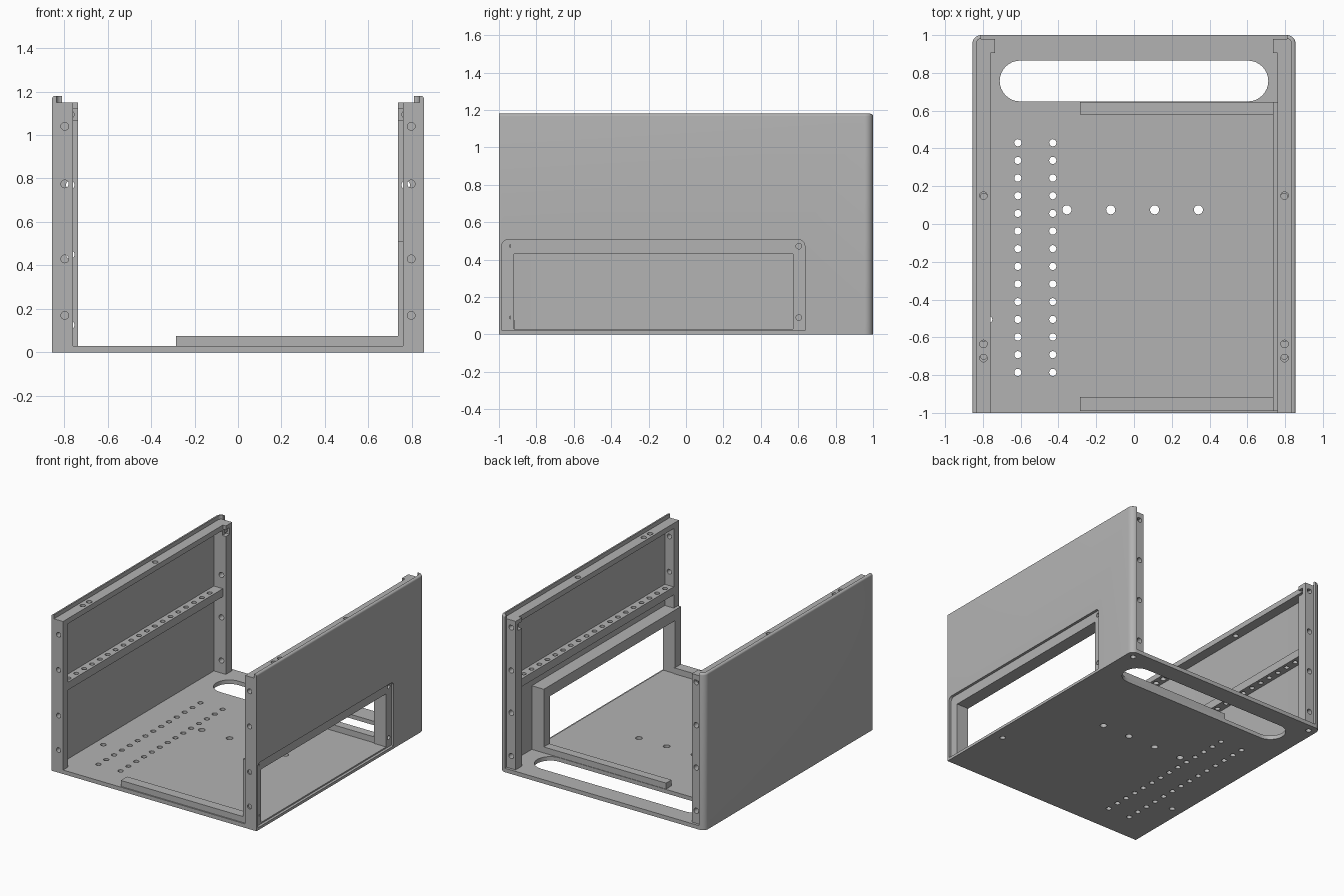
import bpy, bmesh, math
from mathutils import Vector, Matrix

cube = bpy.data.objects.get("Cube")
if cube:
    bpy.data.objects.remove(cube, do_unlink=True)

grey = bpy.data.materials.new("painted grey")
grey.use_nodes = True
grey.diffuse_color = (0.45, 0.45, 0.45, 1)
grey.node_tree.nodes["Principled BSDF"].inputs["Base Color"].default_value = (0.45, 0.45, 0.45, 1)


def box(bm, x, y, z):
    ends = [sorted(r) for r in (x, y, z)]
    mid = Vector([(a + b) / 2 for a, b in ends])
    size = Vector([b - a for a, b in ends])
    m = Matrix.Translation(mid) @ Matrix.Diagonal(size.to_4d())
    bmesh.ops.create_cube(bm, size=1, matrix=m)


def cyl(bm, centre, r, depth, axis):
    turn = {"x": Matrix.Rotation(math.pi / 2, 4, "Y"),
            "y": Matrix.Rotation(math.pi / 2, 4, "X"), "z": Matrix()}[axis]
    bmesh.ops.create_cone(bm, cap_ends=True, segments=20, radius1=r, radius2=r,
                          depth=depth, matrix=Matrix.Translation(centre) @ turn)


def prism(bm, pts, lo, hi, axis="z"):
    def place(p, h):
        return (p[0], p[1], h) if axis == "z" else (h, p[0], p[1])
    low = [bm.verts.new(place(p, lo)) for p in pts]
    top = [bm.verts.new(place(p, hi)) for p in pts]
    n = len(pts)
    bm.faces.new(low[::-1])
    bm.faces.new(top)
    for i in range(n):
        bm.faces.new((low[i], low[(i + 1) % n], top[(i + 1) % n], top[i]))


def arc(cx, cy, r, a0, a1, n=10):
    angles = [math.radians(a0 + (a1 - a0) * i / n) for i in range(n + 1)]
    return [(cx + r * math.cos(a), cy + r * math.sin(a)) for a in angles]


def make(name, bm):
    bmesh.ops.recalc_face_normals(bm, faces=bm.faces)
    mesh = bpy.data.meshes.new(name)
    bm.to_mesh(mesh)
    bm.free()
    obj = bpy.data.objects.new(name, mesh)
    bpy.context.collection.objects.link(obj)
    mesh.materials.append(grey)
    return obj


def cut(obj, bm):
    cutter = make("cutter", bm)
    cutter.hide_render = True
    mod = obj.modifiers.new("cut", "BOOLEAN")
    mod.operation, mod.solver, mod.object = "DIFFERENCE", "EXACT", cutter
    bpy.context.view_layer.update()
    done = obj.evaluated_get(bpy.context.evaluated_depsgraph_get())
    mesh = bpy.data.meshes.new_from_object(done)
    obj.modifiers.clear()
    obj.data = mesh
    bpy.data.objects.remove(cutter, do_unlink=True)


def smooth(obj):
    bpy.ops.object.select_all(action="DESELECT")
    obj.select_set(True)
    bpy.context.view_layer.objects.active = obj
    bpy.ops.object.shade_smooth_by_angle(angle=math.radians(35))


def recess(bm):
    # Shallow outer seat around the side window
    pts = [(-0.985, 0.02), (0.635, 0.02)]
    pts += arc(0.605, 0.475, 0.03, 0, 90, 5) + arc(-0.955, 0.475, 0.03, 90, 180, 5)
    prism(bm, pts, 0.835, 0.9, "x")


HALF, SKIN, FLANGE, POST = 0.855, 0.835, 0.76, 0.735
FLOOR, DECK, TOP = 0.03, 1.15, 1.18

# Floor plate with handle slot and mounting holes
bm = bmesh.new()
prism(bm, [(-HALF, -1), (HALF, -1)] + arc(0.81, 0.955, 0.045, 0, 90)
      + arc(-0.81, 0.955, 0.045, 90, 180), 0, FLOOR)
floor = make("floor_plate", bm)
bm = bmesh.new()
prism(bm, arc(0.603, 0.757, 0.108, -90, 90, 16) + arc(-0.603, 0.757, 0.108, 90, 270, 16), -0.1, 0.1)
for x in (-0.615, -0.43):
    for i in range(14):
        cyl(bm, (x, 0.43 - i * 0.0935, 0), 0.019, 0.2, "z")
for i in range(4):
    cyl(bm, (-0.355 + i * 0.232, 0.075, 0), 0.024, 0.2, "z")
for s in (-1, 1):
    cyl(bm, (s * 0.77, -0.505, 0), 0.02, 0.2, "z")
    cyl(bm, (s * 0.797, 0.94, 0), 0.02, 0.05, "z")
recess(bm)
cut(floor, bm)
smooth(floor)

for s, side in ((1, "left"), (-1, "right")):
    # Outer skin wrapping the rounded back corner, eased along the top
    outer = [(HALF, -1)] + arc(0.81, 0.955, 0.045, 0, 90)
    inner = [(0.81, 0.98)] + arc(0.81, 0.955, 0.025, 90, 0)[1:] + [(SKIN, -1)]
    bm = bmesh.new()
    prism(bm, [(s * x, y) for x, y in outer + inner], 0, TOP)
    rim = {(round(s * x, 3), round(y, 3)) for x, y in outer}
    edges = [e for e in bm.edges if all(
        v.co.z > 1 and (round(v.co.x, 3), round(v.co.y, 3)) in rim for v in e.verts)]
    bmesh.ops.recalc_face_normals(bm, faces=bm.faces)
    bmesh.ops.bevel(bm, geom=edges, offset=0.013, segments=4, profile=0.5, affect="EDGES")
    skin = make(side + "_wall_skin", bm)
    if s > 0:
        bm = bmesh.new()
        recess(bm)
        cut(skin, bm)
    smooth(skin)

    # Top flange with screw holes
    bm = bmesh.new()
    box(bm, (s * FLANGE, s * SKIN), (-1, 0.98), (1.11, DECK))
    flange = make(side + "_top_flange", bm)
    bm = bmesh.new()
    for y in (0.94, 0.15, -0.635, -0.71):
        cyl(bm, (s * 0.797, y, DECK), 0.02, 0.2, "z")
    cut(flange, bm)
    smooth(flange)

    # Front post
    bm = bmesh.new()
    box(bm, (s * FLANGE, s * SKIN), (-1, -0.94), (FLOOR, 1.11))
    post = make(side + "_front_post", bm)
    bm = bmesh.new()
    for z in (0.17, 0.43, 0.775, 1.04):
        cyl(bm, (s * 0.797, -1, z), 0.018, 0.2, "y")
    cut(post, bm)
    smooth(post)

    # Back post with a nut pocket at its head
    bm = bmesh.new()
    box(bm, (s * POST, s * SKIN), (0.905, 0.98), (FLOOR, DECK))
    post = make(side + "_back_post", bm)
    bm = bmesh.new()
    for z in (0.125, 0.45, 0.77):
        cyl(bm, (s * 0.772, 0.94, z), 0.02, 0.2, "y")
    cyl(bm, (s * 0.772, 0.98, 1.095), 0.02, 0.1, "y")
    box(bm, (s * 0.7, s * 0.765), (0.89, 0.95), (1.07, 1.12))
    cut(post, bm)
    smooth(post)

    # Perforated mid rail
    bm = bmesh.new()
    box(bm, (s * FLANGE, s * SKIN), (-0.94, 0.905), (0.61, 0.67))
    rail = make(side + "_mid_rail", bm)
    bm = bmesh.new()
    for i in range(19):
        cyl(bm, (s * 0.795, -0.885 + i * 0.0935, 0.64), 0.018, 0.2, "z")
    cut(rail, bm)
    smooth(rail)

# Window frame with corner screw holes
bm = bmesh.new()
box(bm, (POST, SKIN), (-0.99, 0.645), (0.02, 0.51))
frame = make("window_frame", bm)
bm = bmesh.new()
box(bm, (0.6, 0.95), (-0.92, 0.572), (FLOOR, 0.43))
for y in (-0.952, 0.603):
    for z in (0.09, 0.472):
        cyl(bm, (SKIN, y, z), 0.015, 0.08, "x")
cut(frame, bm)
smooth(frame)

# Low floor ribs running in from the window frame
for name, y in (("front_floor_rib", (-0.99, -0.915)), ("back_floor_rib", (0.58, 0.645))):
    bm = bmesh.new()
    box(bm, (-0.285, POST + 0.005), y, (FLOOR, 0.075))
    make(name, bm)
